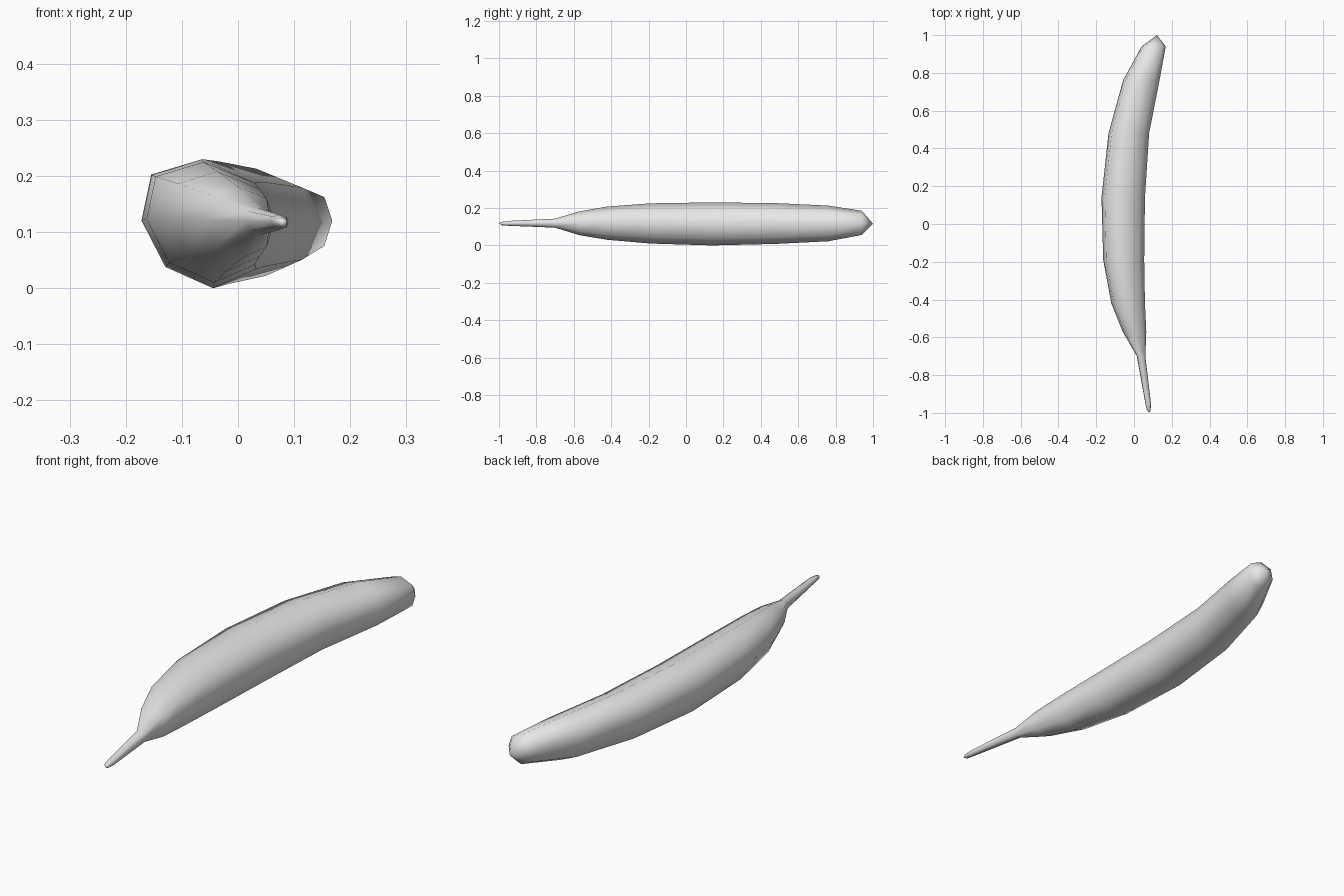
import bpy
import bmesh

cube = bpy.data.objects.get("Cube")
if cube:
    bpy.data.objects.remove(cube, do_unlink=True)

# One plain skin colour
skin = bpy.data.materials.new("light_grey_skin")
skin.use_nodes = True
colour = (0.8, 0.8, 0.8, 1.0)
skin.diffuse_color = colour
skin.node_tree.nodes["Principled BSDF"].inputs["Base Color"].default_value = colour

# Slightly uneven eight-sided cross-section (x, z), unit radius
section = [(1, 0), (0.78, 0.65), (-0.06, 1), (-0.85, 0.76),
           (-1, 0.05), (-0.63, -0.67), (0.11, -1), (0.78, -0.7)]

# Rings from stem to blossom end: y, left x, right x, bottom z, top z
rings = [
    (-0.985, 0.068, 0.088, 0.108, 0.126),
    (-0.95, 0.06, 0.09, 0.105, 0.131),
    (-0.7, 0.015, 0.06, 0.095, 0.143),
    (-0.57, -0.06, 0.065, 0.055, 0.182),
    (-0.42, -0.12, 0.058, 0.03, 0.208),
    (-0.19, -0.163, 0.054, 0.01, 0.225),
    (0.14, -0.172, 0.058, 0.0, 0.23),
    (0.48, -0.135, 0.08, 0.008, 0.226),
    (0.76, -0.058, 0.135, 0.022, 0.213),
    (0.94, 0.04, 0.168, 0.056, 0.185),
]

bm = bmesh.new()


def add_ring(y, x0, x1, z0, z1):
    cx, cz = (x0 + x1) / 2, (z0 + z1) / 2
    rx, rz = (x1 - x0) / 2, (z1 - z0) / 2
    return [bm.verts.new((cx + u * rx, y, cz + v * rz)) for u, v in section]


def close_end(ring, point):
    tip = bm.verts.new(point)
    for a, b in zip(ring, ring[1:] + ring[:1]):
        bm.faces.new((a, b, tip))


# Curved body and stem, closed by a point at each end
loops = [add_ring(*r) for r in rings]
for low, high in zip(loops, loops[1:]):
    for i in range(len(section)):
        j = (i + 1) % len(section)
        bm.faces.new((low[i], low[j], high[j], high[i]))
close_end(loops[0], (0.082, -1.0, 0.118))
close_end(loops[-1], (0.122, 1.0, 0.116))
bmesh.ops.recalc_face_normals(bm, faces=bm.faces[:])

for face in bm.faces:
    face.smooth = True

mesh = bpy.data.meshes.new("banana")
bm.to_mesh(mesh)
bm.free()
mesh.materials.append(skin)
banana = bpy.data.objects.new("banana", mesh)
bpy.context.collection.objects.link(banana)
